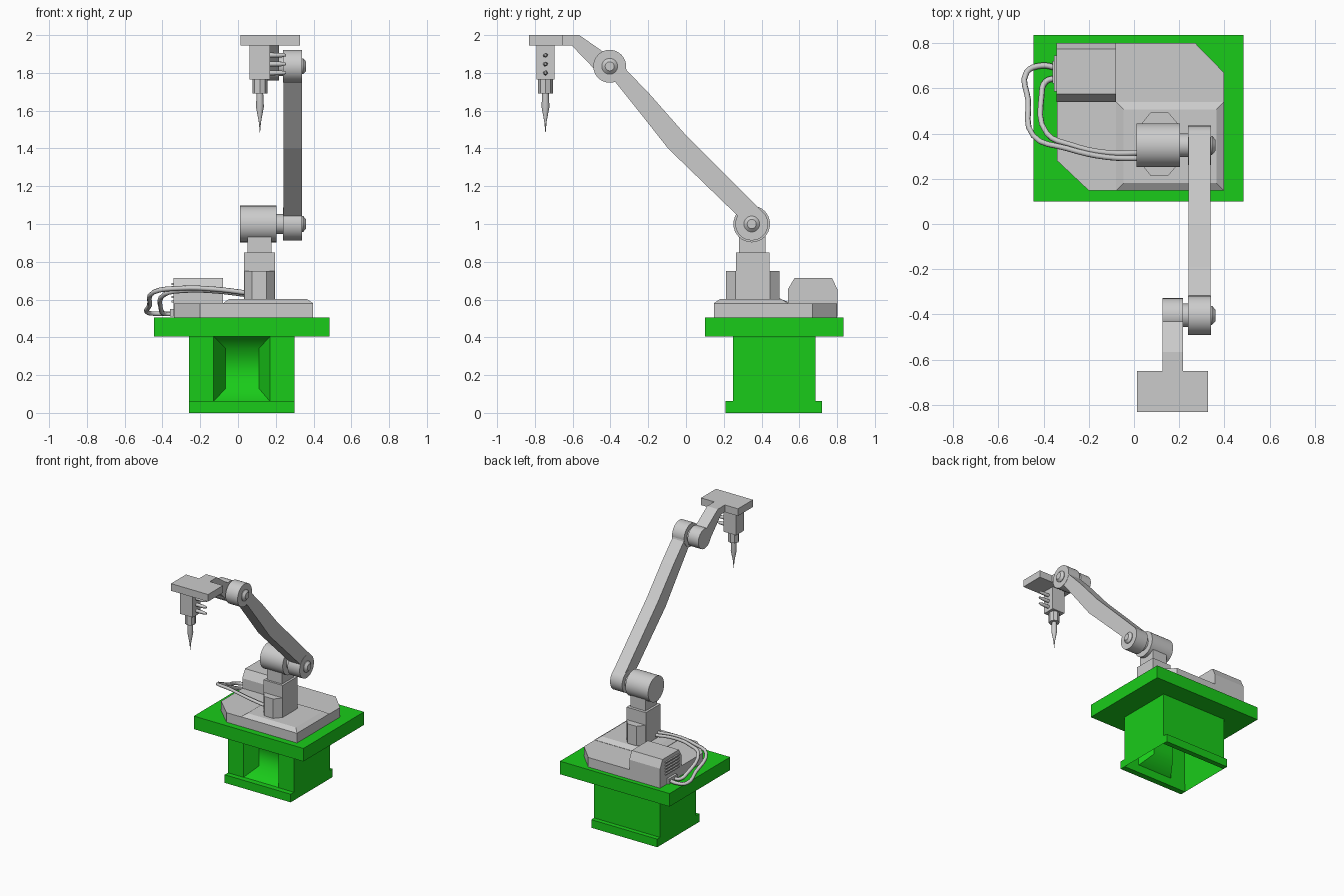
import bpy, bmesh
from math import sin, cos, pi, radians

if "Cube" in bpy.data.objects:
    bpy.data.objects.remove(bpy.data.objects["Cube"])

green = bpy.data.materials.new("green_paint")
green.diffuse_color = (0.01, 0.6, 0.01, 1)
green.use_nodes = True
green.node_tree.nodes["Principled BSDF"].inputs["Base Color"].default_value = green.diffuse_color


def finish(name, bm, mat=None, smooth=False):
    bmesh.ops.recalc_face_normals(bm, faces=bm.faces)
    me = bpy.data.meshes.new(name)
    bm.to_mesh(me)
    bm.free()
    if smooth:
        me.shade_smooth()
        me.set_sharp_from_angle(angle=radians(35))
    if mat:
        me.materials.append(mat)
    ob = bpy.data.objects.new(name, me)
    bpy.context.collection.objects.link(ob)
    return ob


def loft(name, rings, mat=None, smooth=False):
    """Closed solid through a list of equal-length vertex rings."""
    bm = bmesh.new()
    vs = [[bm.verts.new(p) for p in r] for r in rings]
    n = len(rings[0])
    for a, b in zip(vs, vs[1:]):
        for i in range(n):
            j = (i + 1) % n
            bm.faces.new((a[i], a[j], b[j], b[i]))
    bm.faces.new(vs[0])
    bm.faces.new(vs[-1])
    return finish(name, bm, mat, smooth)


def rect(x0, x1, y0, y1):
    return [(x0, y0), (x1, y0), (x1, y1), (x0, y1)]


def slab(name, outline, z0, z1, mat=None):
    return loft(name, [[(x, y, z) for x, y in outline] for z in (z0, z1)], mat)


def box(name, x0, x1, y0, y1, z0, z1, mat=None):
    return slab(name, rect(x0, x1, y0, y1), z0, z1, mat)


def side_profile(name, outline, x0, x1):
    return loft(name, [[(x, y, z) for y, z in outline] for x in (x0, x1)])


def turned_x(name, y, z, stations, n=32):
    """Round part along x; stations are (x, radius)."""
    return loft(name, [[(x, y + r * cos(2 * pi * i / n), z + r * sin(2 * pi * i / n))
                        for i in range(n)] for x, r in stations], smooth=True)


def turned_z(name, x, y, stations, n=16):
    return loft(name, [[(x + r * cos(2 * pi * i / n), y + r * sin(2 * pi * i / n), z)
                        for i in range(n)] for z, r in stations], smooth=True)


# Green stand: table top, hollow pedestal with a scooped front, plinth strips
box("table_top", -0.445, 0.485, 0.10, 0.835, 0.405, 0.505, green)

bm = bmesh.new()


def ring(x0, x1, z0, z1, y):
    return [bm.verts.new((x, y, z)) for x, z in rect(x0, x1, z0, z1)]


back = ring(-0.26, 0.30, 0, 0.41, 0.685)
front = ring(-0.26, 0.30, 0, 0.41, 0.25)
mouth = ring(-0.13, 0.17, 0.06, 0.405, 0.25)
deep = ring(-0.065, 0.11, 0.13, 0.34, 0.35)
for a, b in ((back, front), (front, mouth), (mouth, deep)):
    for i in range(4):
        if a is back and i == 0:
            continue  # open underside
        j = (i + 1) % 4
        f = bm.faces.new((a[i], a[j], b[j], b[i]))
        f.smooth = a is mouth and i in (0, 2)
bm.faces.new(deep).smooth = True
bm.faces.new(back)
finish("pedestal", bm, green)
box("plinth_front", -0.26, 0.30, 0.21, 0.255, 0, 0.062, green)
box("plinth_back", -0.26, 0.30, 0.68, 0.72, 0, 0.062, green)

# Robot base plate with two cut corners and a raised bevelled pad
slab("base_plate", [(-0.20, 0.148), (0.397, 0.148), (0.397, 0.67), (0.27, 0.80),
                    (-0.34, 0.80), (-0.34, 0.28)], 0.505, 0.578)
loft("base_pad", [[(x, y, z) for x, y in rect(-0.08 + d, 0.398 - d, 0.147 + d, 0.54 - d)]
                  for z, d in ((0.52, 0), (0.58, 0), (0.603, 0.034))])

# Control box with vents on its left side
side_profile("control_box", [(0.54, 0.51), (0.801, 0.51), (0.801, 0.655), (0.773, 0.715),
                             (0.575, 0.715), (0.54, 0.655)], -0.342, -0.08)
for i in range(5):
    z = 0.585 + i * 0.023
    box(f"vent_slat_{i + 1}", -0.353, -0.34, 0.585, 0.745, z, z + 0.01)
box("cable_socket", -0.36, -0.34, 0.62, 0.72, 0.51, 0.55)

# Cables from the control box to the waist
cables = {
    "outer_cable": [(-0.34, 0.69, 0.525), (-0.41, 0.70, 0.525), (-0.475, 0.67, 0.53),
                    (-0.468, 0.55, 0.57), (-0.445, 0.39, 0.64), (-0.30, 0.335, 0.66),
                    (-0.12, 0.295, 0.655), (0.05, 0.29, 0.635)],
    "inner_cable": [(-0.34, 0.645, 0.525), (-0.39, 0.63, 0.525), (-0.408, 0.57, 0.55),
                    (-0.385, 0.40, 0.63), (-0.28, 0.35, 0.648),
                    (-0.12, 0.315, 0.645), (0.05, 0.315, 0.625)],
}
for name, pts in cables.items():
    cu = bpy.data.curves.new(name, 'CURVE')
    cu.dimensions = '3D'
    cu.bevel_depth = 0.013
    cu.bevel_resolution = 1
    cu.resolution_u = 4
    sp = cu.splines.new('BEZIER')
    sp.bezier_points.add(len(pts) - 1)
    for bp, p in zip(sp.bezier_points, pts):
        bp.co = p
        bp.handle_left_type = bp.handle_right_type = 'AUTO'
    bpy.context.collection.objects.link(bpy.data.objects.new(name, cu))

# Waist column
slab("waist_foot", [(0.075, 0.212), (0.15, 0.212), (0.193, 0.262), (0.193, 0.445),
                    (0.15, 0.495), (0.075, 0.495), (0.034, 0.445), (0.034, 0.262)], 0.59, 0.752)
box("waist_block", 0.032, 0.195, 0.264, 0.442, 0.6, 0.848)
box("waist_neck", 0.05, 0.178, 0.28, 0.42, 0.84, 1.0)

# Shoulder and elbow joints
SH, EL = (0.348, 1.0), (-0.404, 1.835)
turned_x("shoulder_motor", *SH, [(0.01, 0.097), (0.203, 0.097)])
turned_x("forearm_hub", *EL, [(0.125, 0.076), (0.216, 0.076)])
for tag, (y, z), x0 in (("shoulder", SH, 0.2), ("elbow", EL, 0.21)):
    turned_x(tag + "_shaft", y, z, [(x0, 0.052), (0.245, 0.052)])
    turned_x(tag + "_disc", y, z, [(0.238, 0.087), (0.34, 0.087)])
    turned_x(tag + "_bolt", y, z, [(0.335, 0.042), (0.345, 0.042), (0.361, 0.024)])

# Upper arm, slightly kinked in the middle
side_profile("upper_arm", [(-0.404, 1.835), (-0.33, 1.875), (-0.315, 1.815), (-0.19, 1.685),
                           (-0.005, 1.475), (0.405, 1.065), (0.348, 1.0), (0.282, 1.035),
                           (-0.095, 1.40), (-0.225, 1.565), (-0.375, 1.753)], 0.24, 0.338)

# Forearm and head plate
side_profile("forearm", [(-0.66, 2.0), (-0.565, 2.0), (-0.43, 1.906), (-0.36, 1.835),
                         (-0.43, 1.77), (-0.475, 1.81), (-0.605, 1.945), (-0.66, 1.945)],
             0.125, 0.216)
box("head_plate", 0.014, 0.328, -0.832, -0.65, 1.945, 2.0)

# Tool with side pegs and a pointed tip
TX, TY = 0.116, -0.744
box("tool_body", 0.062, 0.17, TY - 0.048, TY + 0.048, 1.766, 1.95)
turned_z("tool_collar", TX, TY, [(1.69, 0.039), (1.77, 0.039)], 8)
turned_z("tool_tip", TX, TY, [(1.70, 0.017), (1.62, 0.021), (1.54, 0.006), (1.485, 0.001)])
for i in range(3):
    turned_x(f"tool_peg_{i + 1}", TY, 1.80 + 0.047 * i,
             [(0.165, 0.013), (0.23, 0.012), (0.255, 0.006)], 12)
